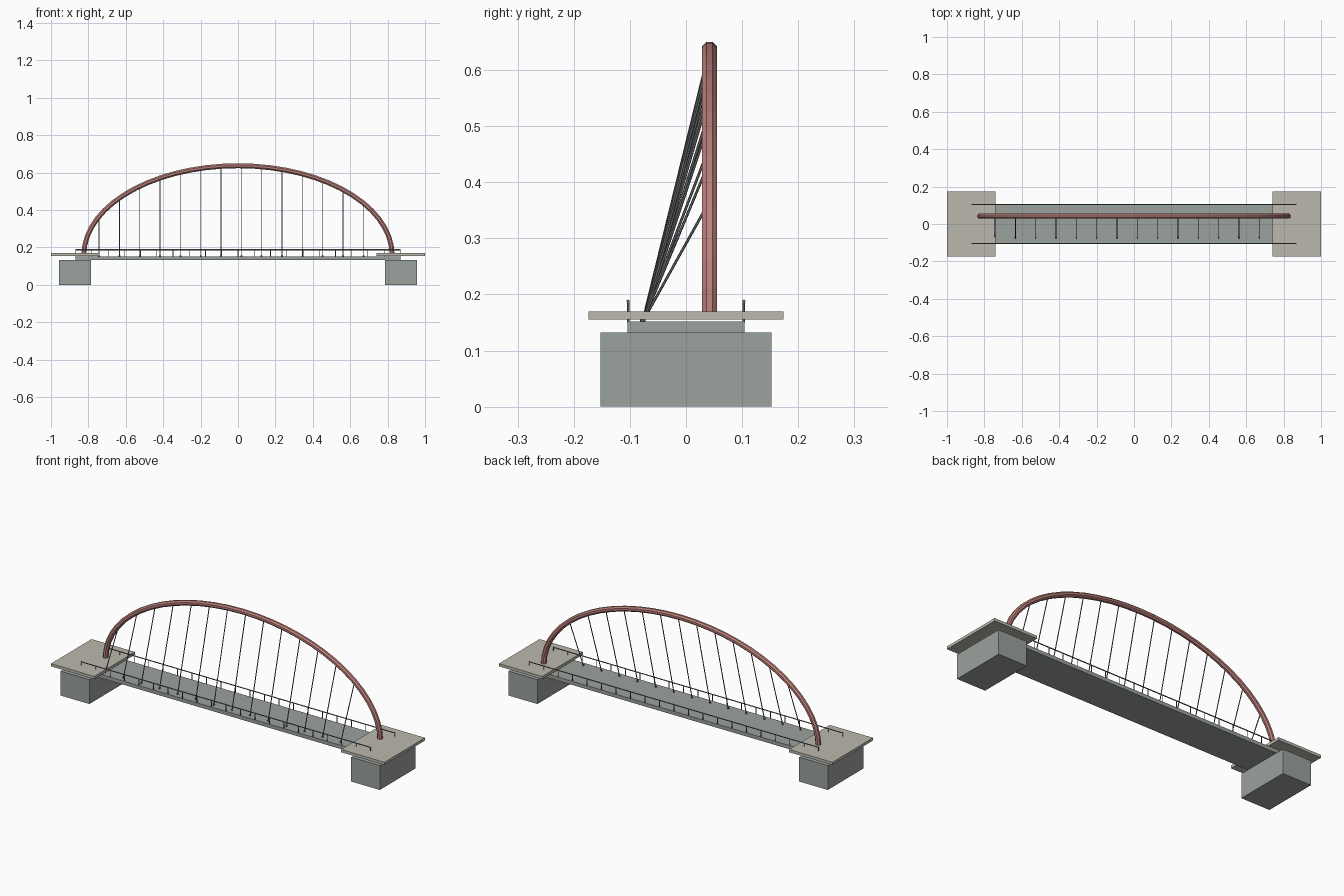
import bpy, bmesh, math
from mathutils import Vector

if "Cube" in bpy.data.objects:
    bpy.data.objects.remove(bpy.data.objects["Cube"])


def material(name, rgb):
    m = bpy.data.materials.new(name)
    m.diffuse_color = (*rgb, 1)
    m.use_nodes = True
    m.node_tree.nodes["Principled BSDF"].inputs["Base Color"].default_value = m.diffuse_color
    return m


RED = material("red_paint", (0.50, 0.22, 0.20))
STONE = material("stone", (0.50, 0.48, 0.42))
CONCRETE = material("concrete", (0.33, 0.36, 0.34))
STEEL = material("dark_steel", (0.16, 0.17, 0.17))


def finish(bm, name, mat):
    bmesh.ops.recalc_face_normals(bm, faces=bm.faces)
    me = bpy.data.meshes.new(name)
    bm.to_mesh(me)
    bm.free()
    me.materials.append(mat)
    ob = bpy.data.objects.new(name, me)
    bpy.context.collection.objects.link(ob)
    return ob


def box(name, lo, hi, mat):
    bm = bmesh.new()
    bmesh.ops.create_cube(bm, size=1)
    for v in bm.verts:
        v.co = Vector([(a + b) / 2 + c * (b - a) for a, b, c in zip(lo, hi, v.co)])
    return finish(bm, name, mat)


def rod(bm, a, b, r, sides=6):
    a, b = Vector(a), Vector(b)
    d = b - a
    new = bmesh.ops.create_cone(bm, cap_ends=True, segments=sides, radius1=r,
                                radius2=r, depth=d.length)["verts"]
    rot = d.to_track_quat('Z', 'Y')
    for v in new:
        v.co = rot @ v.co + (a + b) / 2


# Deck, abutments and landing slabs
box("deck", (-0.87, -0.104, 0.132), (0.87, 0.104, 0.152), CONCRETE)
for side, s in (("left", -1), ("right", 1)):
    x0, x1 = sorted((s * 0.785, s * 0.957))
    box(side + "_abutment", (x0, -0.152, 0), (x1, 0.152, 0.132), CONCRETE)
    x0, x1 = sorted((s * 0.74, s * 1.0))
    box(side + "_landing_slab", (x0, -0.174, 0.155), (x1, 0.174, 0.17), STONE)

# Arch: octagonal tube swept along half an ellipse
ARCH_Y, ARCH_Z, A, H = 0.042, 0.16, 0.824, 0.477
R, SEGS, SIDES = 0.0142, 30, 8
bm = bmesh.new()
rings = []
for i in range(SEGS + 1):
    t = math.pi * i / SEGS
    c = Vector((A * math.cos(t), ARCH_Y, ARCH_Z + H * math.sin(t)))
    n = Vector((H * math.cos(t), 0, A * math.sin(t))).normalized()
    ring = []
    for k in range(SIDES):
        u = 2 * math.pi * (k + 0.5) / SIDES
        ring.append(bm.verts.new(c + R * (n * math.cos(u) + Vector((0, math.sin(u), 0)))))
    rings.append(ring)
for p, q in zip(rings, rings[1:]):
    for k in range(SIDES):
        j = (k + 1) % SIDES
        bm.faces.new((p[k], p[j], q[j], q[k]))
bm.faces.new(rings[0])
bm.faces.new(rings[-1])
finish(bm, "arch", RED)

# Slanted hangers with small anchors on the front edge of the deck
hangers, anchors = bmesh.new(), bmesh.new()
for i in range(14):
    x = -0.743 + 0.1087 * i
    top = ARCH_Z + H * math.sqrt(1 - (x / A) ** 2)
    rod(hangers, (x, -0.077, 0.152), (x, ARCH_Y, top), 0.0024)
    rod(anchors, (x, -0.077, 0.150), (x, -0.077, 0.156), 0.005, 8)
finish(hangers, "hangers", STEEL)
finish(anchors, "hanger_anchors", STEEL)

# Railings: handrail and posts on both deck edges
for side, y in (("front", -0.103), ("back", 0.103)):
    rail, posts = bmesh.new(), bmesh.new()
    rod(rail, (-0.87, y, 0.188), (0.87, y, 0.188), 0.003)
    for i in range(21):
        x = -0.868 + 0.0868 * i
        rod(posts, (x, y, 0.150), (x, y, 0.188), 0.0022)
    finish(rail, side + "_handrail", STEEL)
    finish(posts, side + "_railing_posts", STEEL)
